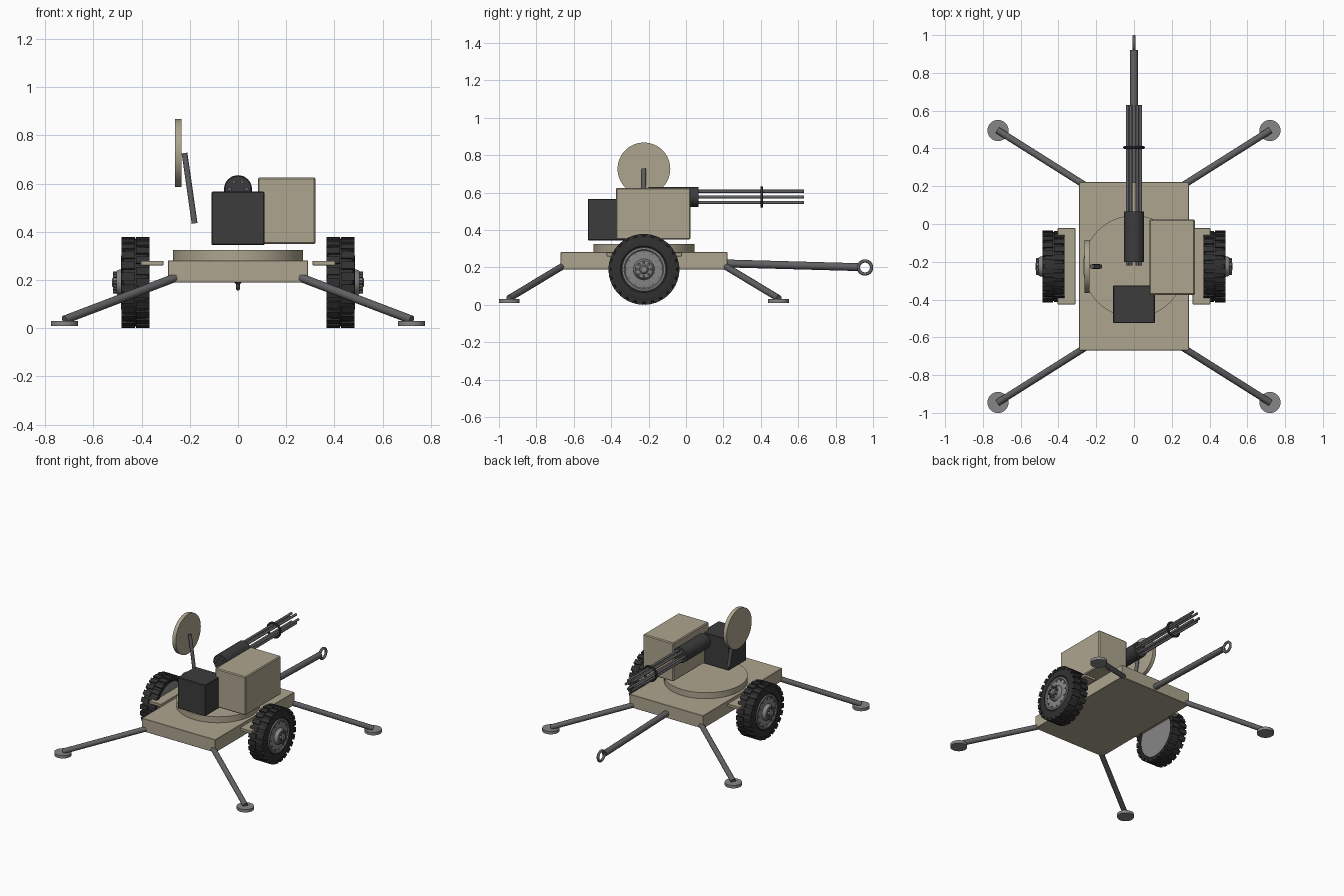
import bpy, bmesh
from math import cos, sin, pi, radians
from mathutils import Vector, Matrix

if "Cube" in bpy.data.objects:
    bpy.data.objects.remove(bpy.data.objects["Cube"])


def material(name, r, g, b):
    m = bpy.data.materials.new(name)
    m.diffuse_color = (r, g, b, 1)
    m.use_nodes = True
    m.node_tree.nodes["Principled BSDF"].inputs["Base Color"].default_value = m.diffuse_color
    return m


TAN = material("sand_paint", 0.42, 0.375, 0.275)
DARK = material("dark_metal", 0.045, 0.045, 0.048)
RUBBER = material("rubber", 0.03, 0.03, 0.03)
STEEL = material("steel", 0.12, 0.12, 0.125)
PALE = material("pale_steel", 0.24, 0.24, 0.245)


def finish(name, bm, mat, smooth=True):
    bmesh.ops.recalc_face_normals(bm, faces=bm.faces)
    mesh = bpy.data.meshes.new(name)
    bm.to_mesh(mesh)
    bm.free()
    mesh.materials.append(mat)
    ob = bpy.data.objects.new(name, mesh)
    bpy.context.collection.objects.link(ob)
    if smooth:
        bpy.ops.object.select_all(action='DESELECT')
        ob.select_set(True)
        bpy.context.view_layer.objects.active = ob
        bpy.ops.object.shade_smooth_by_angle(angle=radians(35))
    return ob


def add_box(bm, lo, hi, rot=None):
    lo, hi = Vector(lo), Vector(hi)
    m = Matrix.Translation((lo + hi) / 2) @ Matrix.Diagonal((*(hi - lo), 1))
    bmesh.ops.create_cube(bm, size=1, matrix=(rot @ m) if rot else m)


def box(name, lo, hi, mat, bevel=0.004):
    bm = bmesh.new()
    add_box(bm, lo, hi)
    bmesh.ops.bevel(bm, geom=bm.edges[:], offset=bevel, segments=1, affect='EDGES')
    return finish(name, bm, mat, False)


def add_rod(bm, a, b, r, r2=None, n=16):
    a, b = Vector(a), Vector(b)
    d = b - a
    m = Matrix.Translation((a + b) / 2) @ d.to_track_quat('Z', 'Y').to_matrix().to_4x4()
    bmesh.ops.create_cone(bm, cap_ends=True, segments=n, radius1=r,
                          radius2=r if r2 is None else r2, depth=d.length, matrix=m)


def rod(name, a, b, r, mat, r2=None, n=16):
    bm = bmesh.new()
    add_rod(bm, a, b, r, r2, n)
    return finish(name, bm, mat)


def lathe_x(name, profile, side, centre, mat, n=48, closed=False):
    """Revolve (x, radius) points about the x axis, mirrored by side."""
    bm = bmesh.new()
    rings = [[bm.verts.new((side * (centre[0] + x), centre[1] + r * cos(2 * pi * i / n),
                            centre[2] + r * sin(2 * pi * i / n))) for i in range(n)]
             for x, r in profile]
    pairs = list(zip(rings, rings[1:]))
    if closed:
        pairs.append((rings[-1], rings[0]))
    else:
        bm.faces.new(rings[0])
        bm.faces.new(rings[-1])
    for p, q in pairs:
        for i in range(n):
            j = (i + 1) % n
            bm.faces.new((p[i], p[j], q[j], q[i]))
    return finish(name, bm, mat)


# Carriage deck and turntable
CY = -0.225
box("deck", (-0.29, -0.67, 0.19), (0.29, 0.222, 0.282), TAN, 0.002)
rod("turntable", (0, CY, 0.278), (0, CY, 0.325), 0.27, TAN, n=64)

# Wheels with tread blocks, rims, hubs and mudguards
WZ = 0.19
for s, side in ((1, "right"), (-1, "left")):
    lathe_x("tyre_" + side, [(0.384, 0.15), (0.372, 0.155), (0.368, 0.165), (0.372, 0.175),
                             (0.384, 0.182), (0.466, 0.182), (0.478, 0.175), (0.483, 0.16),
                             (0.482, 0.125), (0.474, 0.115), (0.46, 0.118), (0.384, 0.118)],
            s, (0, CY, WZ), RUBBER, closed=True)
    bm = bmesh.new()
    count = 24
    for row, (x0, x1) in enumerate(((0.368, 0.424), (0.428, 0.484))):
        for i in range(count):
            a = 2 * pi * (i + 0.5 * row) / count
            m = Matrix.Translation((0, CY, WZ)) @ Matrix.Rotation(a, 4, 'X')
            xs = sorted((s * x0, s * x1))
            add_box(bm, (xs[0], -0.016, 0.168), (xs[1], 0.016, 0.189), m)
    finish("tread_" + side, bm, RUBBER, False)
    lathe_x("rim_" + side, [(0.378, 0.152), (0.476, 0.118), (0.484, 0.116), (0.485, 0.106),
                            (0.479, 0.1), (0.481, 0.056), (0.5, 0.051), (0.505, 0.046)],
            s, (0, CY, WZ), PALE)
    lathe_x("hub_cap_" + side, [(0.5, 0.025), (0.517, 0.023), (0.522, 0.016)],
            s, (0, CY, WZ), PALE, 24)
    bm = bmesh.new()
    for n, rad, x0, x1, r in ((8, 0.037, 0.5, 0.518, 0.008), (12, 0.092, 0.474, 0.485, 0.005)):
        for i in range(n):
            a = 2 * pi * i / n
            y, z = CY + rad * cos(a), WZ + rad * sin(a)
            add_rod(bm, (s * x0, y, z), (s * x1, y, z), r, n=6)
    finish("wheel_bolts_" + side, bm, STEEL, False)
    xs = sorted((s * 0.31, s * 0.405))
    box("mudguard_" + side, (xs[0], -0.425, 0.26), (xs[1], -0.022, 0.28), TAN, 0.002)

# Outrigger legs and foot pads
for s, side in ((1, "right"), (-1, "left")):
    for f, end in ((1, "rear"), (-1, "front")):
        hip = (s * 0.26, CY + f * 0.43, 0.21)
        foot = (s * 0.72, CY + f * 0.72, 0.035)
        rod(f"leg_{end}_{side}", hip, foot, 0.018, STEEL, n=12)
        rod(f"foot_pad_{end}_{side}", (s * 0.72, CY + f * 0.72, 0.01),
            (s * 0.72, CY + f * 0.72, 0.031), 0.056, PALE, n=32)

# Tow bar and towing eye
rod("tow_bar", (0, 0.2, 0.222), (0, 0.92, 0.202), 0.021, STEEL, n=12)
bpy.ops.mesh.primitive_torus_add(major_radius=0.035, minor_radius=0.009, major_segments=32,
                                 minor_segments=12, location=(0, 0.957, 0.2),
                                 rotation=(0, pi / 2, 0))
eye = bpy.context.object
eye.name = "towing_eye"
eye.data.materials.append(STEEL)
bpy.ops.object.shade_smooth_by_angle(angle=radians(35))

# Ammunition box and control box
box("ammunition_box", (0.082, -0.375, 0.35), (0.322, 0.025, 0.625), TAN, 0.006)
box("control_box", (-0.11, -0.525, 0.345), (0.11, -0.325, 0.567), DARK, 0.004)

# Rotary gun: housing, barrel cluster and clamp
GZ = 0.577
rod("gun_housing", (0, -0.2, GZ), (0, 0.066, GZ), 0.054, DARK, n=32)
bm = bmesh.new()
for i in range(6):
    a = pi * i / 3
    x, z = 0.035 * cos(a), GZ + 0.035 * sin(a)
    add_rod(bm, (x, -0.22, z), (x, 0.63, z), 0.0085, n=12)
finish("barrels", bm, STEEL)
bpy.ops.mesh.primitive_torus_add(major_radius=0.05, minor_radius=0.008, major_segments=32,
                                 minor_segments=8, location=(0, 0.405, GZ),
                                 rotation=(pi / 2, 0, 0))
clamp = bpy.context.object
clamp.name = "barrel_clamp"
clamp.data.materials.append(DARK)
bpy.ops.object.shade_smooth_by_angle(angle=radians(35))

# Radar dish on its post
rod("radar_dish", (-0.262, CY, 0.727), (-0.235, CY, 0.727), 0.141, TAN, n=48)
rod("radar_post", (-0.18, CY, 0.435), (-0.222, CY, 0.727), 0.012, STEEL, n=12)
